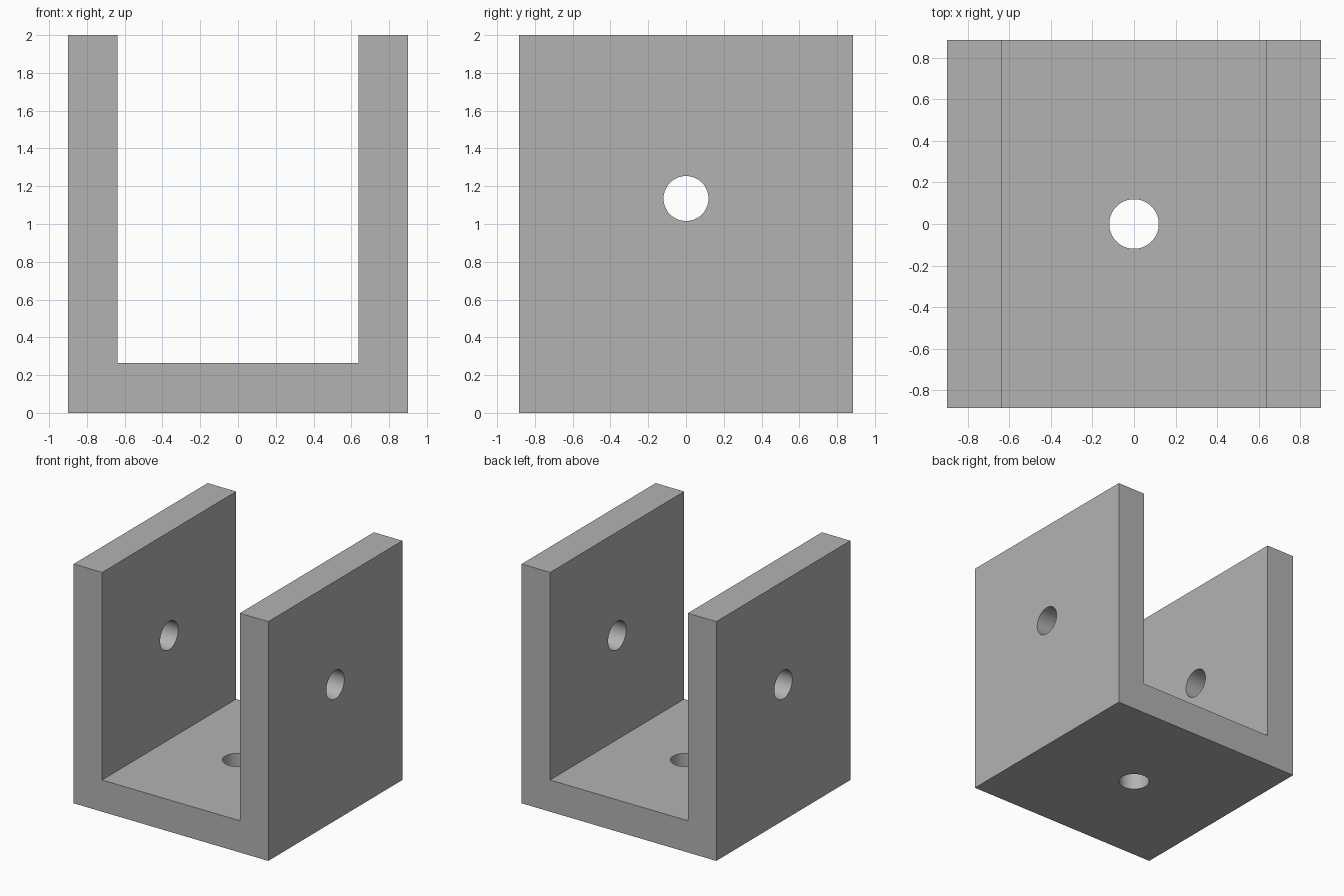
import bpy
import bmesh
import math

if "Cube" in bpy.data.objects:
    bpy.data.objects.remove(bpy.data.objects["Cube"], do_unlink=True)

HALF_W, HALF_D, HEIGHT = 0.9, 0.885, 2.0
INNER, FLOOR = 0.637, 0.265
HOLE_R, HOLE_Z = 0.119, 1.135

grey = bpy.data.materials.new("plain grey")
grey.use_nodes = True
colour = (0.45, 0.45, 0.45, 1)
grey.diffuse_color = colour
grey.node_tree.nodes["Principled BSDF"].inputs["Base Color"].default_value = colour

# U-shaped bracket: half profile mirrored, then extruded front to back
half = [(HALF_W, 0), (HALF_W, HEIGHT), (INNER, HEIGHT), (INNER, FLOOR)]
profile = half + [(-x, z) for x, z in reversed(half)]
bm = bmesh.new()
face = bm.faces.new([bm.verts.new((x, -HALF_D, z)) for x, z in profile])
ext = bmesh.ops.extrude_face_region(bm, geom=[face])
moved = [v for v in ext["geom"] if isinstance(v, bmesh.types.BMVert)]
bmesh.ops.translate(bm, verts=moved, vec=(0, 2 * HALF_D, 0))
bmesh.ops.recalc_face_normals(bm, faces=bm.faces)
mesh = bpy.data.meshes.new("bracket")
bm.to_mesh(mesh)
bm.free()
mesh.materials.append(grey)
bracket = bpy.data.objects.new("bracket", mesh)
bpy.context.collection.objects.link(bracket)
bpy.context.view_layer.objects.active = bracket


def drill(name, location, rotation, depth):
    """Cut a round hole through the bracket."""
    bpy.ops.mesh.primitive_cylinder_add(vertices=64, radius=HOLE_R, depth=depth,
                                        location=location, rotation=rotation)
    cutter = bpy.context.object
    cutter.name = name
    cutter.hide_render = True
    cutter.data.materials.append(grey)
    mod = bracket.modifiers.new(name, "BOOLEAN")
    mod.operation = "DIFFERENCE"
    mod.solver = "EXACT"
    mod.object = cutter
    bpy.context.view_layer.objects.active = bracket
    bpy.ops.object.modifier_apply(modifier=name)
    bpy.data.objects.remove(cutter, do_unlink=True)


# Holes through both side walls and through the floor
drill("side_holes", (0, 0, HOLE_Z), (0, math.pi / 2, 0), 3 * HALF_W)
drill("floor_hole", (0, 0, FLOOR / 2), (0, 0, 0), 2 * FLOOR)

# Smooth hole walls with sharp rims
bracket.select_set(True)
bpy.ops.object.shade_smooth_by_angle(angle=math.radians(30))
